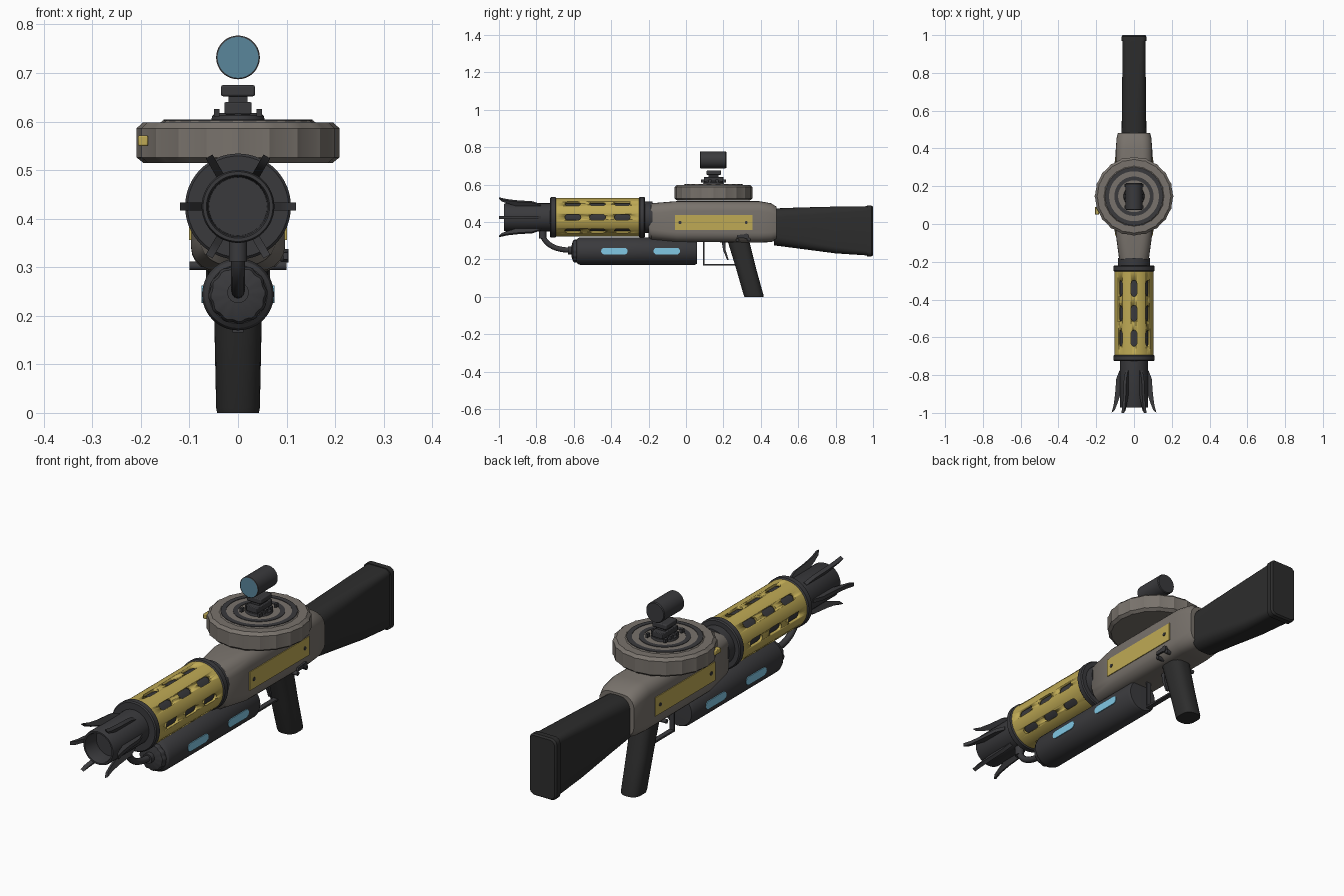
import bpy, bmesh
from math import sin, cos, pi, radians
from mathutils import Matrix

if "Cube" in bpy.data.objects:
    bpy.data.objects.remove(bpy.data.objects["Cube"])


def material(name, rgb):
    m = bpy.data.materials.new(name)
    m.diffuse_color = (*rgb, 1)
    m.use_nodes = True
    m.node_tree.nodes["Principled BSDF"].inputs["Base Color"].default_value = m.diffuse_color
    return m


TAUPE = material("taupe", (0.19, 0.17, 0.15))
DARK = material("dark_metal", (0.042, 0.042, 0.046))
BLACK = material("black_polymer", (0.026, 0.026, 0.026))
GOLD = material("gold", (0.52, 0.40, 0.09))
BLUE = material("blue_glow", (0.22, 0.58, 0.78))
LENS = material("lens_glass", (0.10, 0.24, 0.33))
BARREL_Z, TANK_Z, DRUM_Y = 0.425, 0.244, 0.147


def finish(name, bm, mat, bevel=0.0):
    bmesh.ops.remove_doubles(bm, verts=bm.verts, dist=1e-5)
    bmesh.ops.recalc_face_normals(bm, faces=bm.faces)
    me = bpy.data.meshes.new(name)
    bm.to_mesh(me)
    bm.free()
    ob = bpy.data.objects.new(name, me)
    bpy.context.collection.objects.link(ob)
    me.materials.append(mat)
    bpy.ops.object.select_all(action='DESELECT')
    ob.select_set(True)
    bpy.context.view_layer.objects.active = ob
    bpy.ops.object.shade_smooth_by_angle(angle=radians(30))
    if bevel:
        b = ob.modifiers.new("bevel", 'BEVEL')
        b.width, b.segments = bevel, 2
    return ob


def skin(bm, rings, closed=False):
    """Bridge successive rings of verts with quads."""
    n = len(rings[0])
    pairs = list(zip(rings, rings[1:])) + ([(rings[-1], rings[0])] if closed else [])
    for a, b in pairs:
        for i in range(n):
            j = (i + 1) % n
            bm.faces.new((a[i], a[j], b[j], b[i]))


def lathe(name, profile, center, axis, mat, segs=48, closed=False, rfun=None):
    """Revolve (radius, height) points; heights are absolute along the axis."""
    bm = bmesh.new()
    rings = []
    for r, h in profile:
        ring = []
        for i in range(segs):
            a = 2 * pi * i / segs
            rr = r * (rfun(i) if rfun else 1)
            u, v = center[0] + rr * cos(a), center[1] + rr * sin(a)
            ring.append(bm.verts.new({'X': (h, u, v), 'Y': (u, h, v), 'Z': (u, v, h)}[axis]))
        rings.append(ring)
    skin(bm, rings, closed)
    bmesh.ops.dissolve_degenerate(bm, dist=1e-6, edges=bm.edges)
    return finish(name, bm, mat)


def loft(name, sections, axis, mat, seg=5):
    """Rounded rectangles (pos, half_width, low, high, corner_radius) along Y or Z."""
    bm = bmesh.new()
    rings = []
    for p, w, lo, hi, r in sections:
        ring = []
        for k, (cu, cv) in enumerate(((w - r, hi - r), (r - w, hi - r), (r - w, lo + r), (w - r, lo + r))):
            for i in range(seg + 1):
                a = (k + i / seg) * pi / 2
                u, v = cu + r * cos(a), cv + r * sin(a)
                ring.append(bm.verts.new((u, p, v) if axis == 'Y' else (u, v, p)))
        rings.append(ring)
    skin(bm, rings)
    bm.faces.new(rings[0])
    bm.faces.new(rings[-1])
    return finish(name, bm, mat)


def prism(bm, pts, x0, x1, M=Matrix()):
    """Extrude a (y, z) outline from x0 to x1."""
    a, b = [[bm.verts.new(M @ Matrix.Translation((x, y, z)).translation) for y, z in pts] for x in (x0, x1)]
    skin(bm, [a, b])
    bm.faces.new(a)
    bm.faces.new(b)


def slab(name, pts, x0, x1, mat, bevel=0.0):
    bm = bmesh.new()
    prism(bm, pts, x0, x1)
    return finish(name, bm, mat, bevel)


def rect(y0, y1, z0, z1):
    return [(y0, z0), (y1, z0), (y1, z1), (y0, z1)]


def capsule(yc, zc, length, height, n=8):
    r, d = height / 2, (length - height) / 2
    return [(yc + s * d + r * cos(a), zc + r * sin(a)) for s, off in ((1, -pi / 2), (-1, pi / 2))
            for a in [off + pi * i / n for i in range(n + 1)]]


def rod(name, r, lo, hi, center, axis, mat, segs=24):
    return lathe(name, [(0, lo), (r, lo), (r, hi), (0, hi)], center, axis, mat, segs)


# receiver body and stock
loft("receiver", [(-0.2, .07, .318, .488, .055), (-0.185, .079, .305, .5, .055), (-0.05, .097, .293, .511, .052),
                  (0.39, .097, .29, .511, .052), (0.455, .092, .292, .5, .052), (0.483, .085, .302, .482, .05)], 'Y', TAUPE)
loft("stock", [(0.47, .066, .275, .472, .05), (0.6, .064, .258, .477, .045), (0.8, .062, .232, .482, .035),
               (0.968, .061, .221, .484, .025)], 'Y', BLACK)
loft("butt_plate", [(0.968, .066, .216, .487, .025), (0.992, .066, .216, .487, .025),
                    (1.0, .06, .222, .481, .022)], 'Y', BLACK)

# vented barrel shroud with slots cut through it
B = (0, BARREL_Z)
shroud = lathe("barrel_shroud", [(.092, -.70), (.104, -.70), (.104, -.24), (.092, -.24)], B, 'Y', GOLD, 64, True)
bm = bmesh.new()
for k in range(8):
    M = Matrix.Translation((0, 0, BARREL_Z)) @ Matrix.Rotation(k * pi / 4, 4, 'Y')
    for y in (-.605, -.473, -.341):
        prism(bm, capsule(y, 0, .085, .03), .085, .13, M)
cutter = finish("slot_cutter", bm, DARK)
cutter.hide_render = True
mod = shroud.modifiers.new("slots", 'BOOLEAN')
mod.object, mod.operation, mod.solver = cutter, 'DIFFERENCE', 'EXACT'
bpy.context.view_layer.objects.active = shroud
bpy.ops.object.modifier_apply(modifier=mod.name)
bpy.data.objects.remove(cutter)

# inner barrel, collars, muzzle
rod("inner_barrel", .084, -.71, -.18, B, 'Y', DARK, 48)
for nm, y in (("front_collar", -.71), ("rear_collar", -.236)):
    lathe(nm, [(0, y - .016), (.104, y - .016), (.109, y - .011), (.109, y + .011), (.104, y + .016), (0, y + .016)],
          B, 'Y', DARK, 64)
lathe("muzzle", [(0, -.72), (.075, -.72), (.075, -.965), (.072, -.972), (.065, -.972), (.062, -.965), (.06, -.90),
                 (0, -.90)], B, 'Y', DARK)

# six flared muzzle fins
bm = bmesh.new()
fin = [(-.775, .07), (-.775, .077), (-.82, .094), (-.90, .1), (-.96, .108), (-1.0, .119),
       (-.985, .102), (-.95, .088), (-.92, .078), (-.90, .07)]
for k in range(6):
    prism(bm, fin, -.008, .008, Matrix.Translation((0, 0, BARREL_Z)) @ Matrix.Rotation(pi / 6 + k * pi / 3, 4, 'Y'))
finish("muzzle_fins", bm, DARK)

# under-barrel tank with glowing windows
T = (0, TANK_Z)
lathe("tank", [(0, -.585), (.06, -.585), (.069, -.578), (.074, -.565), (.074, .045), (.068, .058), (0, .06)], T, 'Y', DARK)
lathe("tank_cap", [(0, -.612), (.03, -.612), (.056, -.604), (.061, -.596), (.061, -.57), (0, -.57)], T, 'Y', DARK, 48,
      rfun=lambda i: 1 if i % 4 < 2 else .95)
for s, side in ((1, "right"), (-1, "left")):
    for y, end in ((-.383, "front"), (-.103, "rear")):
        slab(f"tank_window_{end}_{side}", capsule(y, TANK_Z, .142, .036), s * .06, s * .0755, BLUE)

# hose from tank to muzzle
cu = bpy.data.curves.new("hose", 'CURVE')
cu.dimensions, cu.bevel_depth, cu.bevel_resolution, cu.use_fill_caps = '3D', .014, 4, True
sp = cu.splines.new('BEZIER')
sp.bezier_points.add(1)
for p, co, l, r in zip(sp.bezier_points, ((0, -.768, .335), (0, -.60, .25)), ((0, -.77, .38), (0, -.69, .245)),
                       ((0, -.755, .275), (0, -.56, .25))):
    p.co, p.handle_left, p.handle_right = co, l, r
hose = bpy.data.objects.new("hose", cu)
cu.materials.append(DARK)
bpy.context.collection.objects.link(hose)
rod("hose_top_fitting", .019, .312, .36, (0, -.766), 'Z', DARK)
rod("hose_tank_fitting", .022, -.632, -.60, (0, .248), 'Y', DARK)

# drum magazine with ridged rim and inlaid rings
D = (0, DRUM_Y)
lathe("drum", [(0, .515), (.195, .515), (.209, .526), (.209, .586), (.196, .598), (.16, .598), (.155, .602), (0, .602)],
      D, 'Z', TAUPE, 80, rfun=lambda i: 1.0 if i % 4 == 0 else .98)
for nm, r0, r1 in (("drum_outer_ring", .132, .153), ("drum_inner_ring", .084, .104)):
    lathe(nm, [(r0, .595), (r1, .595), (r1, .604), (r0, .604)], D, 'Z', DARK, 64, True)
slab("drum_latch", rect(.05, .09, .55, .571), -.206, -.185, GOLD, .003)

# sight mount and optic
lathe("sight_base", [(0, .6), (.056, .6), (.053, .612), (.046, .618), (0, .618)], D, 'Z', DARK)
slab("mount_plate", rect(.095, .2, .615, .64), -.028, .028, DARK, .003)
slab("mount_neck", rect(.12, .175, .635, .655), -.02, .02, DARK)
slab("mount_clamp", rect(.11, .187, .652, .675), -.035, .035, DARK, .004)
bm = bmesh.new()
for s in (-1, 1):
    for y in (.09, .128, .166, .204):
        prism(bm, rect(y - .009, y + .009, .61, .626), s * .038, s * .049)
finish("mount_studs", bm, DARK)
S = (0, .732)
lathe("sight_tube", [(0, .216), (.042, .216), (.045, .212), (.045, .077), (.042, .075), (.042, .08), (0, .08)], S, 'Y', DARK)
rod("sight_lens", .042, .076, .082, S, 'Y', LENS, 48)

# gold side plates with rivets
for s, side in ((1, "right"), (-1, "left")):
    slab("side_plate_" + side, rect(-.06, .355, .356, .438), s * .08, s * .1005, GOLD)
    for y in (-.032, .322):
        rod("plate_rivet_" + side, .008, *sorted((s * .09, s * .103)), (y, .397), 'X', DARK, 12)

# grip, trigger guard, trigger
loft("grip", [(0, .043, .312, .414, .036), (.01, .045, .308, .414, .038), (.15, .048, .268, .375, .04),
              (.3, .05, .222, .338, .04)], 'Z', BLACK)
slab("trigger_guard", [(.092, .30), (.092, .166), (.28, .166), (.28, .174), (.1, .174), (.1, .30)], -.011, .011, DARK)
slab("trigger", [(.19, .30), (.198, .25), (.22, .196), (.228, .198), (.212, .25), (.212, .30)], -.007, .007, DARK)

# cross pin, selector lever and button
rod("cross_pin", .009, -.1, .1, (.275, .303), 'X', DARK, 16)
rod("selector_hub", .014, .08, .104, (.322, .324), 'X', DARK)
slab("selector_lever", [(.27, .316), (.275, .33), (.325, .336), (.325, .313)], .094, .103, DARK)
rod("side_button", .01, .08, .1, (.335, .307), 'X', DARK, 16)
